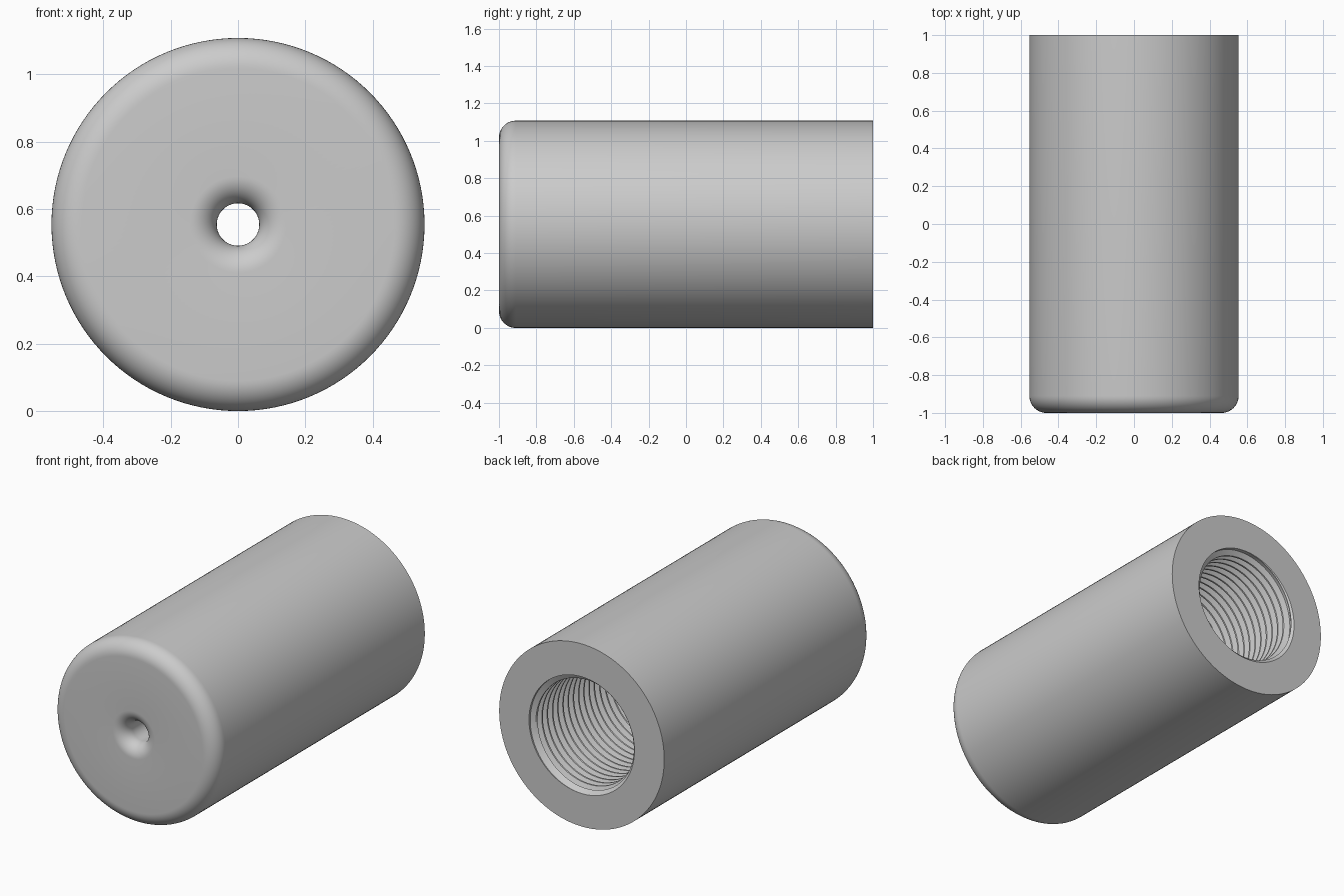
import bpy
import bmesh
from math import sin, cos, pi, radians

cube = bpy.data.objects.get("Cube")
if cube:
    bpy.data.objects.remove(cube, do_unlink=True)

SEGMENTS = 128
RADIUS, EDGE_FILLET = 0.554, 0.09
HOLE, HOLE_FILLET = 0.063, 0.08
MOUTH_Y, FLOOR_Y, FRONT_Y = 1.0, -0.75, -1.0
MAJOR, MINOR, PITCH = 0.354, 0.322, 0.05
BREAKS = (0.0, 0.2, 0.5, 0.7)      # crest, flank, root, flank within one turn

bm = bmesh.new()


def ring_vert(r, y, i):
    a = 2 * pi * i / SEGMENTS
    return bm.verts.new((r * sin(a), y, RADIUS + r * cos(a)))


def arc(cr, cy, radius, start, end, steps=12):
    angles = [radians(start + (end - start) * s / steps) for s in range(steps + 1)]
    return [(cr + radius * cos(a), cy + radius * sin(a)) for a in angles]


def thread_radius(y, turn):
    """Radius of the helical thread, opening to a round edge at both ends."""
    p = ((y - FLOOR_Y) / PITCH - turn + 1e-7) % 1.0
    if p < BREAKS[1]:
        depth = 0.0
    elif p < BREAKS[2]:
        depth = (p - BREAKS[1]) / (BREAKS[2] - BREAKS[1])
    elif p < BREAKS[3]:
        depth = 1.0
    else:
        depth = (1.0 - p) / (1.0 - BREAKS[3])
    r = MINOR + (MAJOR - MINOR) * depth
    return max(r, MAJOR - min(MOUTH_Y - y, y - FLOOR_Y))


# Outer body: back face, side, rounded front, flared centre hole, bore floor
profile = [(MAJOR, MOUTH_Y), (RADIUS, MOUTH_Y)]
profile += arc(RADIUS - EDGE_FILLET, FRONT_Y + EDGE_FILLET, EDGE_FILLET, 0, -90)
profile += arc(HOLE + HOLE_FILLET, FRONT_Y + HOLE_FILLET, HOLE_FILLET, 270, 180)
profile += [(HOLE, FLOOR_Y), (MAJOR, FLOOR_Y)]
rings = [[ring_vert(r, y, i) for i in range(SEGMENTS)] for r, y in profile]
for a, b in zip(rings, rings[1:]):
    for i in range(SEGMENTS):
        j = (i + 1) % SEGMENTS
        bm.faces.new((a[i], a[j], b[j], b[i]))

# Threaded bore: helical grid clamped to the bore's ends
per_turn = len(BREAKS)
turns = int((MOUTH_Y - FLOOR_Y) / PITCH) + 3
columns = []
for i in range(SEGMENTS):
    turn = i / SEGMENTS
    column = []
    for t in range(-2, turns):
        for b in BREAKS:
            y = FLOOR_Y + PITCH * (t + b + turn)
            y = min(max(y, FLOOR_Y), MOUTH_Y)
            column.append(ring_vert(thread_radius(y, turn), y, i))
    columns.append(column)
for i in range(SEGMENTS):
    a, b = columns[i], columns[(i + 1) % SEGMENTS]
    if i == SEGMENTS - 1:
        b = b[per_turn:]           # the seam climbs one full turn
    for k in range(min(len(a), len(b)) - 1):
        bm.faces.new((a[k], a[k + 1], b[k + 1], b[k]))

bmesh.ops.remove_doubles(bm, verts=bm.verts, dist=0.00005)
bmesh.ops.dissolve_degenerate(bm, edges=bm.edges, dist=0.00001)
bmesh.ops.recalc_face_normals(bm, faces=bm.faces)

mesh = bpy.data.meshes.new("threaded_sleeve")
bm.to_mesh(mesh)
bm.free()
sleeve = bpy.data.objects.new("threaded_sleeve", mesh)
bpy.context.collection.objects.link(sleeve)

# Plain grey material
grey = bpy.data.materials.new("light_grey")
grey.use_nodes = True
colour = (0.6, 0.6, 0.6, 1.0)
grey.diffuse_color = colour
for node in grey.node_tree.nodes:
    if node.type == 'BSDF_PRINCIPLED':
        node.inputs["Base Color"].default_value = colour
mesh.materials.append(grey)

bpy.ops.object.select_all(action='DESELECT')
sleeve.select_set(True)
bpy.context.view_layer.objects.active = sleeve
bpy.ops.object.shade_smooth_by_angle(angle=radians(30))
